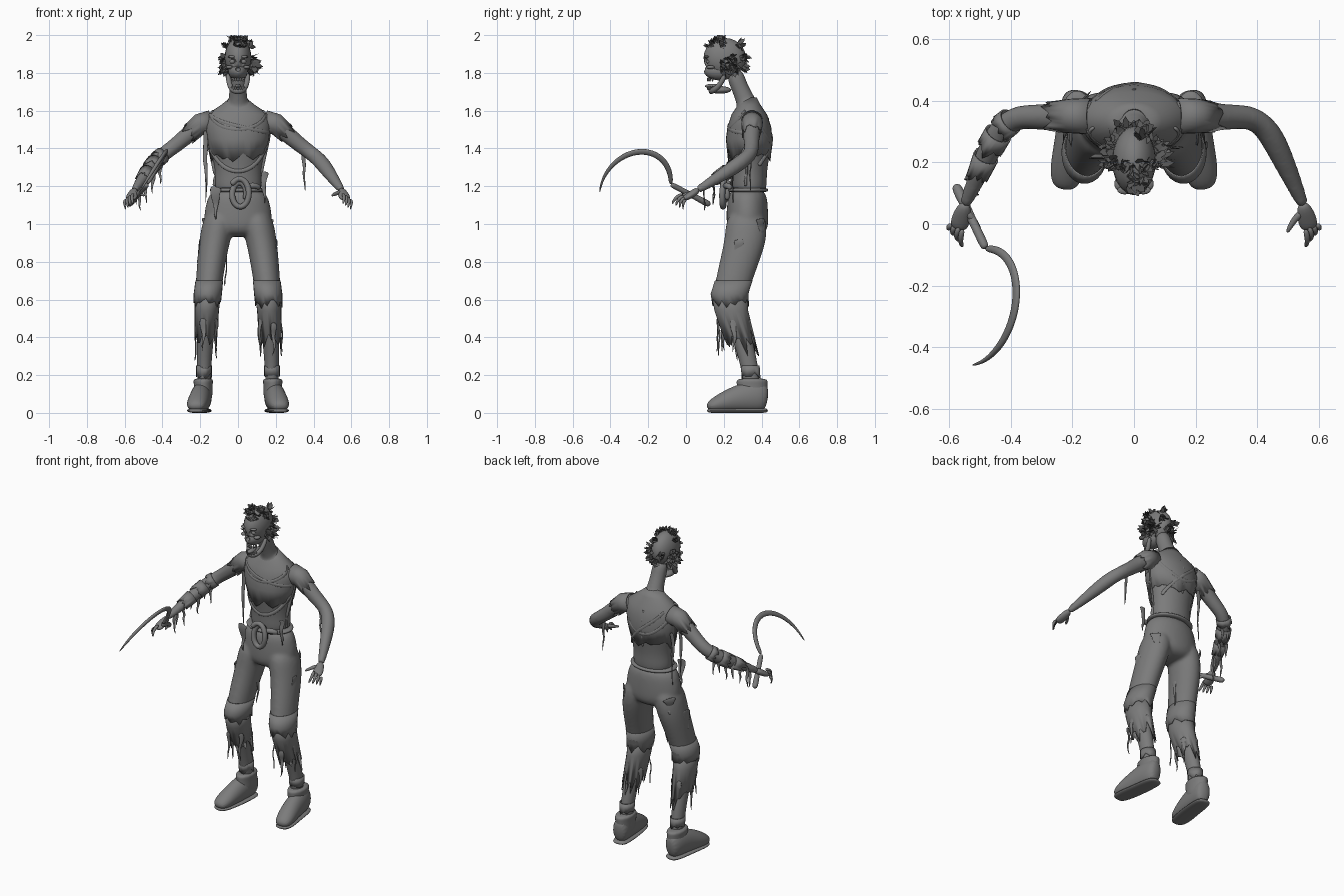
import bpy, bmesh, math, random
from mathutils import Vector

random.seed(4)
if "Cube" in bpy.data.objects:
    bpy.data.objects.remove(bpy.data.objects["Cube"])


def material(name, value):
    m = bpy.data.materials.new(name)
    m.use_nodes = True
    m.diffuse_color = (value, value, value, 1)
    m.node_tree.nodes["Principled BSDF"].inputs["Base Color"].default_value = m.diffuse_color
    return m


GREY = material("weathered grey", .2)
DARK = material("dark hair grey", .1)
X, Y, Z = Vector((1, 0, 0)), Vector((0, 1, 0)), Vector((0, 0, 1))


def jitter():
    return Vector([random.uniform(-1, 1) for axis in "xyz"])


def finish(name, bm, mat):
    bmesh.ops.recalc_face_normals(bm, faces=bm.faces)
    mesh = bpy.data.meshes.new(name)
    bm.to_mesh(mesh)
    bm.free()
    mesh.materials.append(mat)
    mesh.polygons.foreach_set("use_smooth", [True] * len(mesh.polygons))
    ob = bpy.data.objects.new(name, mesh)
    bpy.context.collection.objects.link(ob)
    return ob


def loft(name, rows, across=None, level=False, sides=14, ragged=0, floor=-1):
    """Skin elliptical rings (x, y, z, radius, radius); ragged leaves a torn open end."""
    bm, rings = bmesh.new(), []
    for i, row in enumerate(rows):
        centre = Vector(row[:3])
        t = Vector(rows[min(i + 1, len(rows) - 1)][:3]) - Vector(rows[max(i - 1, 0)][:3])
        t.normalize()
        u, v = X, Y
        if not level:
            u = across or t.cross(Z)
            u = (u - t * u.dot(t)).normalized()
            v = t.cross(u)
        ring = []
        for k in range(sides):
            a = math.tau * k / sides
            p = centre + u * row[3] * math.cos(a) + v * row[-1] * math.sin(a)
            if ragged and i == len(rows) - 1:
                p += t * ragged * random.uniform(-.5, 1) * (1 if k % 2 else .3)
            p.z = max(p.z, floor)
            ring.append(bm.verts.new(p))
        rings.append(ring)
    for a, b in zip(rings, rings[1:]):
        for k in range(sides):
            n = (k + 1) % sides
            bm.faces.new((a[k], a[n], b[n], b[k]))
    if not ragged:
        bm.faces.new(rings[0])
        bm.faces.new(rings[-1])
    ob = finish(name, bm, GREY)
    if ragged:
        ob.modifiers.new("thickness", "SOLIDIFY").thickness = .005
    else:
        sub = ob.modifiers.new("smooth", "SUBSURF")
        sub.levels = sub.render_levels = 2
    return ob


def fuse(name, parts):
    """Join overlapping lofts into one continuous smooth skin."""
    bpy.ops.object.select_all(action="DESELECT")
    for part in parts:
        part.select_set(True)
    ob = bpy.context.view_layer.objects.active = parts[0]
    bpy.ops.object.join()
    ob.name = name
    remesh = ob.modifiers.new("fuse", "REMESH")
    remesh.mode, remesh.voxel_size, remesh.use_smooth_shade = "VOXEL", .01, True
    ob.modifiers.new("blend", "SMOOTH").iterations = 6


def flip(rows, s):
    return [(r[0] * s, *r[1:]) for r in rows]


def grow(rows, d):
    return [(*r[:3], r[3] + d, r[-1] + d) for r in rows]


def column(y, spec):
    return [(0, y, *ring) for ring in spec]


def at(rows, axis, value):
    """Ring interpolated where the path crosses a value on one axis."""
    for a, b in zip(rows, rows[1:]):
        if (a[axis] - value) * (b[axis] - value) <= 0:
            f = (value - a[axis]) / (b[axis] - a[axis])
            return tuple(p + (q - p) * f for p, q in zip(a, b))


def on_ring(ring, degrees):
    """Point on a level ring; zero is the front, positive towards +x."""
    a = math.radians(degrees)
    return Vector((ring[0] + ring[3] * math.sin(a), ring[1] - ring[-1] * math.cos(a), ring[2]))


def ball(name, loc, size):
    bpy.ops.mesh.primitive_uv_sphere_add(segments=20, ring_count=12, radius=1, location=loc)
    ob = bpy.context.object
    ob.name, ob.scale = name, size
    ob.data.materials.append(GREY)
    bpy.ops.object.shade_smooth()
    return ob


def rag(name, top, drop, width, across=X):
    """A tapering strip of cloth hanging from a point."""
    rows, steps = [], 5
    for i in range(steps + 1):
        f = i / steps
        p = Vector(top) - Z * drop * f + (X * jitter().x + Y * jitter().y) * .008
        rows.append((*p, width * (1.05 - f) * random.uniform(.7, 1.2), .004))
    loft(name, rows, across=across, sides=6)


# Torso, neck and arms as one skin
torso = column(.335, [(1.13, .14, .1), (1.26, .12, .09), (1.36, .14, .11), (1.45, .16, .12),
                      (1.52, .17, .11), (1.58, .16, .09), (1.63, .09, .06), (1.67, .04, .04)])
arm = [(.12, .35, 1.55, .06), (.2, .35, 1.53, .052), (.3, .345, 1.44, .043), (.38, .35, 1.38, .04),
       (.43, .31, 1.34, .042), (.47, .24, 1.29, .041), (.54, .08, 1.19, .023), (.55, .06, 1.18, .02)]
neck_rows = [(0, .34, 1.58, .065), (0, .31, 1.67, .05), (0, .28, 1.73, .046), (0, .25, 1.82, .05)]
fuse("body", [loft("torso", torso, level=True, sides=18), loft("neck", neck_rows),
              loft("left_arm", arm), loft("right_arm", flip(arm, -1))])

# Torn shirt with its seams
loft("torn_shirt", torso[-1:-3:-1] + grow(torso[-3:1:-1], .004), level=True, sides=32, ragged=.04)


def torso_band(name, centre, spread, low, rise, tilt=0):
    """Cloth edge lying on the torso, curving up at both ends."""
    rows, steps = [], 12
    for i in range(-steps, steps + 1):
        f = i / steps
        p = on_ring(at(torso, 2, low + rise * f * f + tilt * f), centre + spread * f)
        rows.append((*p, .007, .012))
    loft(name, rows, sides=8)


torso_band("neckline", 0, 75, 1.5, .1)
torso_band("chest_sash", 10, 80, 1.51, .02, -.05)
torso_band("rib_arch", 0, 85, 1.28, .14)
torso_band("back_seam", 180, 70, 1.42, .14)
torso_band("back_strap", 175, 55, 1.44, 0, .13)
for s in (1, -1):
    torso_band("side_strap", s * 85, s * 8, 1.35, 0, .15)
for i in range(5):
    ball("spine_knob", on_ring(at(torso, 2, 1.35 + i * .05), 180), (.008, .005, .015))

# Head with sunken eyes and nose
skull = [ball("cranium", (0, .205, 1.88), (.071, .112, .105)), ball("face", (0, .18, 1.81), (.052, .085, .05))]
for x, z, size in ((-.03, 1.86, .018), (.03, 1.86, .018), (0, 1.82, .012)):
    cutter = ball("socket_cutter", (x, .1, z), (size, .02, size))
    cutter.hide_render = True
    cutter.hide_set(True)
    for part in skull:
        cut = part.modifiers.new("socket", "BOOLEAN")
        cut.operation, cut.object = "DIFFERENCE", cutter
for s in (1, -1):
    ball("eye", (s * .03, .12, 1.86), (.014, .014, .012))
    ball("brow", (s * .03, .11, 1.885), (.024, .014, .008))
    ball("cheekbone", (s * .046, .13, 1.83), (.018, .022, .01))
    ball("ear", (s * .072, .21, 1.84), (.01, .02, .03))

# Hanging jaw, teeth and tongue
half_jaw = [(.055, .21, 1.8, .014), (.045, .18, 1.73, .015), (.025, .13, 1.7, .016)]
loft("jaw", half_jaw + flip(half_jaw[::-1], -1), across=Z, sides=10)
ball("jaw_floor", (0, .18, 1.71), (.036, .06, .02))
ball("tongue", (0, .14, 1.73), (.017, .04, .012))
for i in range(-3, 4):
    for name, z in (("upper_tooth", 1.765), ("lower_tooth", 1.72)):
        ball(name, (.036 * math.sin(i / 3), .17 - .055 * math.cos(i / 3), z), (.006, .005, .01))

# Ragged hair clumps: crown, back and both temples
bm = bmesh.new()
centre = Vector((0, .21, 1.88))
clumps = [(angle, tilt, .04) for tilt, angles in ((65, (0, 60, -60)), (40, (0, 30, -80, 80, 160)),
          (0, (105, -105, 150, -150)), (-30, (110, -110, 180))) for angle in angles]
clumps += [(angle, tilt, .065) for angle in (85, -85, 115, -115) for tilt in (-30, -15)]
for angle, tilt, length in clumps:
    a, b = math.radians(angle), math.radians(tilt)
    out = Vector((math.sin(a) * math.cos(b), -math.cos(a) * math.cos(b), math.sin(b)))
    root = centre + Vector((out.x * .072, out.y * .105, out.z * .1))
    for card in range(14):
        j = jitter()
        p = root + j * .014
        d = (out + jitter() * .9).normalized() * random.uniform(.02, length)
        d.z = min(d.z, 2 - p.z)
        w = d.cross(j).normalized() * .013
        w.z = min(w.z, 0)
        q = [bm.verts.new(c) for c in (p - w, p + w, p + d * .6 + w, p + d, p + d * .6 - w)]
        bm.faces.new((q[0], q[1], q[2], q[4]))
        bm.faces.new((q[4], q[2], q[3]))
finish("hair", bm, DARK)

# Trousers as one skin, waistband and spilled gut
seat = column(.325, [(1.2, .145, .1), (1.1, .175, .11), (1.02, .187, .113), (.97, .17, .11), (.93, .1, .07)])
leg = [(.09, .32, 1.08, .085, .105), (.115, .32, .95, .088, .115), (.135, .3, .85, .08, .112),
       (.16, .23, .63, .07, .095), (.165, .24, .54, .064, .09)]
fuse("trousers", [loft("seat", seat, level=True, sides=18), loft("left_leg", leg, level=True),
                  loft("right_leg", flip(leg, -1), level=True)])
loft("waistband", column(.325, [(z, .151, .112) for z in (1.165, 1.18, 1.195)]), level=True, sides=18)
gut = []
for i in range(20):
    a, size = i * .5 - 1, 1 - i * .02
    z = 1.16 + .085 * size * math.cos(a)
    gut.append((.01 + .055 * size * math.sin(a), .18 + i * .002 + .2 * max(z - 1.16, 0), z, .017))
loft("spilled_gut", gut, across=Y, sides=10)
loft("gut_end", [(.03, .21, 1.19, .017), (.08, .21, 1.21, .017), (.12, .24, 1.19, .017)], across=Y, sides=10)

# Torn cuffs, shins and boots
shin = [(.17, .24, .6, .05), (.17, .28, .45, .05, .06), (.18, .34, .25, .037, .045), (.18, .35, .1, .037, .045)]
boot = [(.18, .435, .08, .04, .07), (.19, .38, .09, .055, .09), (.2, .27, .075, .057, .075),
        (.22, .16, .045, .058, .045), (.225, .11, .03, .035, .02)]
cuff = leg[3:] + [(.17, .28, .4, .06, .08)]
for s, side in ((1, "left_"), (-1, "right_")):
    loft(side + "torn_cuff", flip(cuff, s), level=True, sides=26, ragged=.11)
    loft(side + "torn_knee", flip([at(leg, 2, .7)] + grow([leg[3], at(leg, 2, .59)], .005), s),
         level=True, sides=26, ragged=.04)
    loft(side + "shin", flip(shin, s), level=True)
    loft(side + "boot", flip(boot, s), sides=16, floor=.012)
    loft(side + "boot_sole", flip([(x, y, .012, r, .014) for x, y, z, r, h in boot], s), sides=16, floor=0)
    loft(side + "boot_shaft", [(s * .184, .35, z, r, r + .032) for z, r in
                               ((.05, .05), (.12, .05), (.16, .052), (.185, .055))], level=True)
    loft(side + "ankle_rag", grow(flip([at(shin, 2, .25), at(shin, 2, .2)], s), .006), level=True, ragged=.03)
    for angle in range(20, 380, 72):
        top = on_ring(at(cuff, 2, random.uniform(.45, .53)), angle)
        turn = math.radians(angle)
        rag(side + "cuff_rag", (s * top.x, top.y, top.z), .18, .022, Vector((s * math.cos(turn), math.sin(turn), 0)))
    rag(side + "thigh_rag", (s * .207, .28, .92), .13, .042, Y)
    rag(side + "pocket_flap", (s * .16, .4, 1.03), .11, .045, Vector((s, -1, 0)))
rag("inner_thigh_rag", (-.065, .29, .87), .2, .028, Y)

# Sleeves and hands
palm = [(.545, .07, 1.185, .02), (.56, .02, 1.15, .034, .02), (.57, -.02, 1.13, .03, .014)]
for s, side in ((1, "left_"), (-1, "right_")):
    loft(side + "sleeve", flip([at(arm, 0, .14)] + grow([arm[1], at(arm, 0, .25)], .004), s), sides=24, ragged=.04)
    loft(side + "palm", flip(palm, s), sides=10)
    for i in range(4):
        root = Vector((.594 - .013 * i, -.005 * i, 1.13 + .01 * i))
        tip = root - Y * (.015 + .015 * i) - Z * .055
        knuckle = root.lerp(tip, .5) + Vector((.01, -.01, .01))
        loft(side + "finger", flip([(*root, .011), (*knuckle, .01), (*tip, .006)], s), sides=8)
    loft(side + "thumb", flip([(.545, .04, 1.17, .014), (.515, .01, 1.16, .011), (.495, -.03, 1.15, .007)], s), sides=8)

# Forearm wraps and hanging rags
for x in (.4, .44, .48):
    loft("forearm_wrap", flip(grow([at(arm, 0, x), at(arm, 0, x + .025)], .004), -1), sides=22, ragged=.03)
    for out in (-.02, .025):
        ring = at(arm, 0, x + .03)
        rag("forearm_rag", (-ring[0] - out, ring[1], ring[2]), random.uniform(.1, .14), .02)
rag("wrist_rag", (-.52, .1, 1.2), .13, .02)
rag("left_arm_rag", (.35, .34, 1.4), .23, .018)
rag("side_rag", (-.17, .3, 1.5), .38, .018)
rag("back_side_rag", (-.17, .38, 1.45), .35, .018)
rag("hip_rag", (-.12, .22, 1.2), .18, .035)
rag("left_hip_rag", (.14, .25, 1.28), .17, .025)

# Sickle: straight grip and a half-ellipse blade
grip, neck, tip = Vector((-.58, .13, 1.1)), Vector((-.48, -.08, 1.21)), Vector((-.525, -.458, 1.165))
bulge = Vector((.12, .014, .195))
loft("sickle_handle", [(*grip.lerp(neck, f), r) for f, r in ((0, .018), (.2, .018), (.5, .014), (.9, .016), (1, .013))],
     sides=10)
blade, steps = [], 14
for i in range(steps + 1):
    a = math.pi * i / steps
    width = .003 + .016 * math.sin(math.pi * (i + 3) / (steps + 3))
    blade.append((*(neck.lerp(tip, (1 - math.cos(a)) / 2) + bulge * math.sin(a)), min(.011, width), width))
loft("sickle_blade", blade, across=bulge.cross(tip - neck), sides=8)
